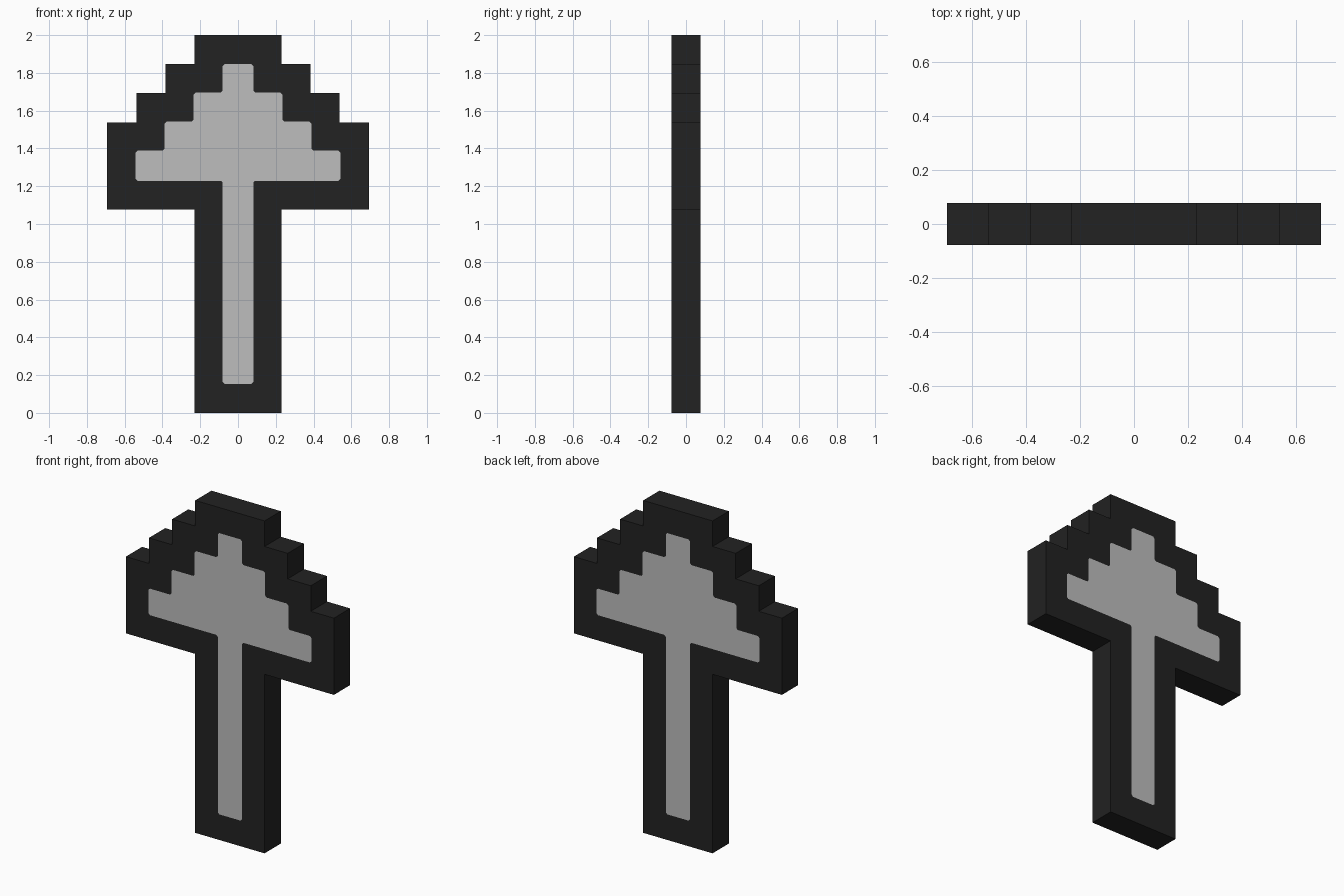
import bpy
import bmesh
from mathutils import Vector

cube = bpy.data.objects.get("Cube")
if cube:
    bpy.data.objects.remove(cube, do_unlink=True)

U = 2 / 13          # one pixel block
DEPTH = U / 2       # half thickness


def material(name, rgb):
    m = bpy.data.materials.new(name)
    m.use_nodes = True
    m.diffuse_color = (*rgb, 1)
    bsdf = m.node_tree.nodes["Principled BSDF"]
    bsdf.inputs["Base Color"].default_value = (*rgb, 1)
    bsdf.inputs["Roughness"].default_value = 0.8
    return m


def mirrored(half):
    """Close a right-hand profile, bottom to top, with its mirror image."""
    return [Vector(p) for p in half] + [Vector((-x, z)) for x, z in reversed(half)]


def chamfered(points, size):
    """Clip every corner of a closed profile."""
    out = []
    for i, p in enumerate(points):
        for q in (points[i - 1], points[(i + 1) % len(points)]):
            out.append(p + (q - p).normalized() * size)
    return out


def stepped(stem, bottom, neck, steps):
    """Stem, then a head whose half widths shrink at each (width, top) step."""
    half = [(stem, bottom), (stem, neck)]
    z = neck
    for width, top in steps:
        half += [(width, z), (width, top)]
        z = top
    return mirrored(half)


# Stepped outline of the body, and of the pale inlay
outer = stepped(1.5 * U, 0, 7 * U,
                [(4.5 * U, 10 * U), (3.5 * U, 11 * U), (2.5 * U, 12 * U), (1.5 * U, 13 * U)])
G = 0.004           # inlay reaches slightly past the block grid
inner = chamfered(stepped(0.5 * U + G, U, 8 * U - G / 2,
                          [(3.5 * U + G, 9 * U + G), (2.5 * U + G, 10 * U + G),
                           (1.5 * U + G, 11 * U + G), (0.5 * U + G, 12 * U)]), 0.01)

bm = bmesh.new()


def loop(points, y):
    verts = [bm.verts.new((p.x, y, p.y)) for p in points]
    edges = [bm.edges.new((v, verts[(i + 1) % len(verts)])) for i, v in enumerate(verts)]
    return verts, edges


# Front and back: dark border around a flush pale inlay
rims = []
for y in (-DEPTH, DEPTH):
    rim, rim_edges = loop(outer, y)
    inlay, inlay_edges = loop(inner, y)
    bmesh.ops.triangle_fill(bm, edges=rim_edges + inlay_edges, use_beauty=True,
                            normal=(0, -1 if y < 0 else 1, 0))
    bm.faces.new(inlay).material_index = 1
    rims.append(rim)

# Side walls
front, back = rims
for i in range(len(front)):
    j = (i + 1) % len(front)
    bm.faces.new((front[i], front[j], back[j], back[i]))
bmesh.ops.recalc_face_normals(bm, faces=bm.faces[:])

mesh = bpy.data.meshes.new("pixel_arrow")
bm.to_mesh(mesh)
bm.free()
mesh.materials.append(material("black", (0.016, 0.016, 0.016)))
mesh.materials.append(material("light grey", (0.51, 0.51, 0.51)))
arrow = bpy.data.objects.new("pixel_arrow", mesh)
bpy.context.collection.objects.link(arrow)
